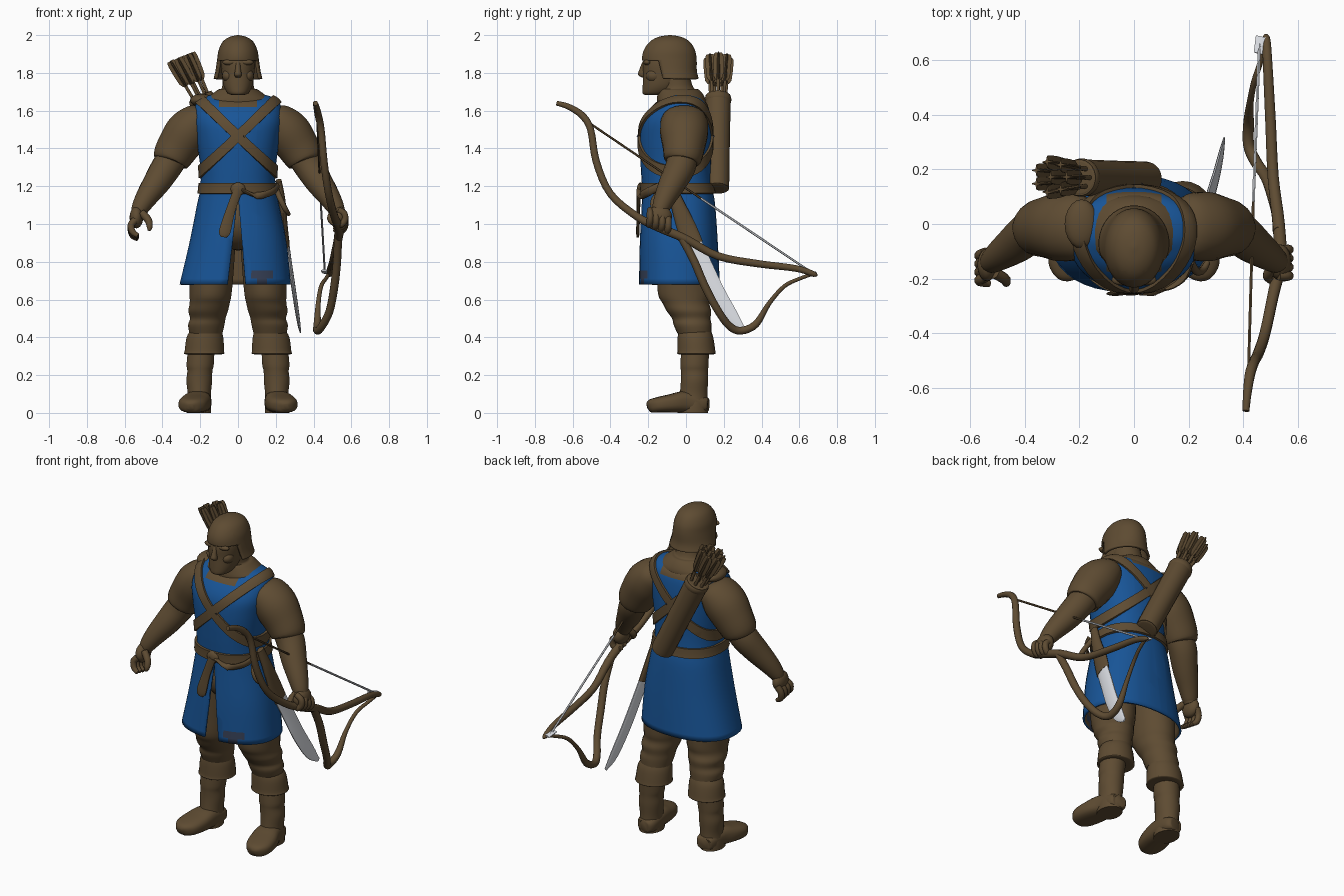
import bpy, bmesh, math
from mathutils import Vector

def material(name, rgb):
    m = bpy.data.materials.new(name)
    m.diffuse_color = (*rgb, 1)
    return m

BROWN = material("leather brown", (0.112, 0.071, 0.032))
BLUE = material("tunic blue", (0.009, 0.09, 0.31))
STEEL = material("steel", (0.70, 0.72, 0.76))
WORN = material("worn patch", (0.04, 0.055, 0.10))

def smooth_path(pts, steps):
    """Catmull-Rom through rows of (x, y, z, ra, rb)."""
    out, n = [], len(pts)
    for i in range(n - 1):
        p0, p1, p2, p3 = pts[max(i - 1, 0)], pts[i], pts[i + 1], pts[min(i + 2, n - 1)]
        for s in range(steps):
            t = s / steps
            out.append([0.5 * (2 * b + (c - a) * t + (2 * a - 5 * b + 4 * c - d) * t * t
                        + (3 * b - a - 3 * c + d) * t ** 3) for a, b, c, d in zip(p0, p1, p2, p3)])
    return out + [list(pts[-1])]

def sweep(pts, seg=16, steps=4, flat=False, power=2.0, cap_start=True):
    """Elliptic skin along a path; flat keeps the rings horizontal."""
    rows = smooth_path(pts, steps)
    cs = [Vector(r[:3]) for r in rows]
    bm = bmesh.new()
    rings = []
    for i, r in enumerate(rows):
        a, b = Vector((1, 0, 0)), Vector((0, 1, 0))
        if not flat:
            t = (cs[min(i + 1, len(cs) - 1)] - cs[max(i - 1, 0)]).normalized()
            a = (a - t * a.dot(t)).normalized()
            b = t.cross(a)
        ring = []
        for k in range(seg):
            c, s = math.cos(2 * math.pi * (k + .5) / seg), math.sin(2 * math.pi * (k + .5) / seg)
            c, s = (math.copysign(abs(v) ** (2 / power), v) for v in (c, s))
            ring.append(bm.verts.new(cs[i] + a * c * max(r[3], .001) + b * s * max(r[4], .001)))
        rings.append(ring)
    for r0, r1 in zip(rings, rings[1:]):
        for k in range(seg):
            bm.faces.new((r0[k], r0[(k + 1) % seg], r1[(k + 1) % seg], r1[k]))
    if cap_start:
        bm.faces.new(rings[0][::-1])
    bm.faces.new(rings[-1])
    bmesh.ops.recalc_face_normals(bm, faces=bm.faces)
    return bm

def finish(name, bm, *mats, thick=0):
    me = bpy.data.meshes.new(name)
    bm.to_mesh(me)
    bm.free()
    for m in mats:
        me.materials.append(m)
    for p in me.polygons:
        p.use_smooth = True
    me.set_sharp_from_angle(angle=math.radians(50))
    ob = bpy.data.objects.new(name, me)
    bpy.context.collection.objects.link(ob)
    if thick:
        mod = ob.modifiers.new("thickness", 'SOLIDIFY')
        mod.thickness, mod.offset, mod.material_offset = thick, -1, 1
    return ob

def tube(name, pts, mat=BROWN, **kw):
    return finish(name, sweep(pts, **kw), mat)

def round_tube(name, pts, mat=BROWN, **kw):
    return tube(name, [(*p, p[3]) for p in pts], mat, **kw)

def ball(name, loc, size, mat=BROWN):
    bm = bmesh.new()
    bmesh.ops.create_uvsphere(bm, u_segments=20, v_segments=12, radius=1)
    for v in bm.verts:
        v.co = Vector(loc) + Vector([c * s for c, s in zip(v.co, size)])
    return finish(name, bm, mat)

def cut(bm, co, no):
    bmesh.ops.bisect_plane(bm, geom=bm.verts[:] + bm.edges[:] + bm.faces[:],
                           plane_co=co, plane_no=no, dist=1e-5)

# Tunic with belt, crossed straps, front slit and worn patch cut in
bm = sweep([(-.015, -.035, .68, .295, .215), (0, -.038, .9, .258, .207), (0, -.04, 1.1, .218, .195),
            (0, -.046, 1.19, .2, .187), (0, -.053, 1.3, .2, .187), (0, -.055, 1.45, .222, .19),
            (0, -.05, 1.55, .237, .18), (0, -.03, 1.63, .225, .145), (0, -.02, 1.668, .19, .1),
            (0, -.03, 1.69, .12, .06)], seg=40, steps=5, flat=True, power=2.3, cap_start=False)
SL, Z0, HW = .95, 1.465, .026
L = math.hypot(SL, 1)
for s in (1, -1):
    n = Vector((s * SL, 0, 1)) / L
    for d in (HW, -HW):
        cut(bm, Vector((0, 0, Z0)) + n * d, n)
    cut(bm, (s * .1, 0, 0), (1, 0, 0))
for z in (1.16, 1.218, 1.62):
    cut(bm, (0, 0, z), (0, 0, 1))
APEX, LEFT, RIGHT = 1.15, -.055 / .47, .04 / .47
for k in (LEFT, RIGHT):
    cut(bm, (0, 0, APEX), (1, 0, k))
bands, slit = [], []
for f in bm.faces:
    c = f.calc_center_median()
    strap = any(abs(s * SL * c.x + c.z - Z0) / L < HW for s in (1, -1)) and c.z > 1.218
    if strap or 1.16 < c.z < 1.218:
        f.material_index = 1
        bands.append(f)
    elif c.z > 1.62 and abs(c.x) < .1:
        f.material_index = 1
    elif c.y < -.1 and math.hypot(c.x - .125, c.z - .73) < .045:
        f.material_index = 2
    if c.y < -.1 and c.z < APEX and LEFT * (APEX - c.z) < c.x < RIGHT * (APEX - c.z):
        slit.append(f)
bmesh.ops.inset_region(bm, faces=bands, thickness=.001, depth=.012, use_even_offset=True)
bmesh.ops.delete(bm, geom=slit, context='FACES')
finish("tunic", bm, BLUE, BROWN, WORN, thick=.012)
ball("hips", (0, -.035, 1.01), (.18, .172, .15))

# Belt knot and hanging end
ball("belt_knot", (.0, -.24, 1.185), (.04, .02, .035))
tube("belt_end", [(.0, -.25, 1.18, .025, .012), (-.04, -.252, 1.07, .026, .009),
                  (-.07, -.255, .96, .032, .009), (-.075, -.255, .93, .015, .006)], seg=10)
tube("belt_side_loop", [(.02, -.24, 1.18, .01, .022), (.1, -.24, 1.15, .01, .02), (.18, -.2, 1.17, .01, .022),
                        (.21, -.14, 1.2, .01, .02)], seg=10)

# Neck, collar and shoulder pad
tube("collar", [(0, -.025, 1.6, .19, .125), (0, -.025, 1.65, .18, .13), (0, -.03, 1.685, .142, .122),
                (0, -.04, 1.712, .105, .108), (0, -.05, 1.722, .085, .09), (0, -.07, 1.8, .08, .085)], seg=28, flat=True)
ball("shoulder_pad", (-.192, .0, 1.655), (.062, .09, .035))

# Head and face
tube("head", [(0, -.18, 1.683, .03, .035), (0, -.158, 1.692, .055, .072), (0, -.132, 1.73, .076, .098),
              (0, -.112, 1.79, .086, .115), (0, -.1, 1.86, .09, .128), (0, -.1, 1.93, .07, .1)],
     seg=24, flat=True, power=2.2)
tube("nose", [(0, -.218, 1.86, .012, .012), (0, -.228, 1.82, .015, .018), (0, -.234, 1.79, .02, .02),
              (0, -.22, 1.775, .012, .012)], seg=10, flat=True)
tube("mouth", [(-.035, -.2, 1.738, .01, .01), (0, -.22, 1.742, .01, .009), (.035, -.2, 1.738, .01, .01)], seg=8, flat=True)
for s in (1, -1):
    ball("eyebrow", (s * .042, -.205, 1.856), (.04, .02, .016))
    ball("cheek", (s * .05, -.17, 1.785), (.034, .042, .035))

# Helmet, open at the face
bm = sweep([(0, -.07, 1.77, .13, .138), (0, -.08, 1.81, .12, .138), (0, -.088, 1.87, .111, .145),
            (0, -.088, 1.92, .103, .136), (0, -.086, 1.965, .081, .106), (0, -.085, 1.99, .046, .062),
            (0, -.085, 2.0, .004, .006)], seg=36, flat=True, cap_start=False)
cut(bm, (0, 0, 1.866), (0, 0, 1))
cut(bm, (0, -.13, 1.8), (0, 1, .25))
gap = [f for f in bm.faces for c in [f.calc_center_median()]
       if c.z < 1.866 and c.y + .13 + .25 * (c.z - 1.8) < 0]
bmesh.ops.delete(bm, geom=gap, context='FACES')
finish("helmet", bm, BROWN, thick=.014)

for s in (1, -1):
    side = "left" if s > 0 else "right"
    def mir(pts):
        return [(s * p[0], *p[1:]) for p in pts]
    # Arms
    tube(side + "_sleeve", mir([(.17, -.01, 1.59, .05, .08), (.2, -.01, 1.56, .092, .118), (.262, -.01, 1.49, .12, .128),
         (.32, -.012, 1.405, .112, .112), (.355, -.018, 1.345, .1, .1), (.362, -.02, 1.33, .085, .085)]), seg=20)
    round_tube(side + "_forearm", mir([(.34, -.018, 1.36, .08), (.38, -.03, 1.3, .08), (.43, -.07, 1.22, .072),
               (.485, -.11, 1.14, .058), (.52, -.135, 1.08, .045), (.53, -.14, 1.05, .035)]), seg=18)
    # Legs
    tube(side + "_trouser", mir([(.1, -.03, 1.1, .09, .13), (.125, -.02, .95, .115, .14), (.14, -.012, .75, .118, .142),
         (.145, -.008, .63, .112, .14), (.15, .0, .58, .107, .124), (.158, .015, .54, .106, .118),
         (.16, .028, .5, .095, .102), (.168, .035, .465, .097, .1), (.17, .045, .42, .088, .09)]), seg=22, flat=True)
    tube(side + "_cuff", mir([(.17, .045, .44, .08, .085), (.175, .05, .4, .098, .094), (.178, .055, .33, .105, .1),
         (.18, .055, .312, .105, .1), (.185, .055, .31, .07, .07)]), seg=22, flat=True)
    tube(side + "_boot_shaft", mir([(.193, .05, .36, .07, .075), (.2, .045, .26, .073, .075), (.202, .045, .22, .067, .073),
         (.205, .045, .17, .069, .073), (.205, .04, .1, .062, .074), (.207, .035, .04, .065, .082),
         (.207, .035, .0, .066, .082)]), seg=20, flat=True)
    tube(side + "_foot", mir([(.2, .12, .042, .03, .03), (.2, .1, .044, .055, .042), (.21, .0, .058, .07, .057),
         (.228, -.08, .05, .08, .049), (.243, -.15, .042, .073, .041), (.25, -.19, .036, .045, .033),
         (.252, -.205, .032, .015, .015)]), seg=20, power=2.8)

# Open right hand with curled fingers
ball("right_palm", (-.538, -.15, 1.035), (.036, .06, .058))
for i in range(4):
    y, d = -.105 - .03 * i, .012 * i
    round_tube("right_finger", [(-.545, y, 1.02, .019), (-.566, y - .01, .98 + d * .4, .019),
               (-.558, y - .018, .94 + d * .5, .017), (-.53, y - .025, .92 + d * .5, .012)], seg=10)
round_tube("right_thumb", [(-.51, -.18, 1.06, .02), (-.475, -.2, 1.02, .02), (-.468, -.215, .985, .016),
           (-.472, -.22, .965, .008)], seg=10)

# Left fist on the bow
ball("left_fist", (.535, -.14, 1.04), (.042, .066, .058))
for i in range(4):
    y, z = -.19 + .032 * i, 1.035 - .012 * i
    round_tube("left_finger", [(.53, y, z + .04, .017), (.562, y, z + .02, .018), (.565, y, z - .015, .018),
               (.54, y - .005, z - .04, .017), (.508, y - .005, z - .025, .013)], seg=10)
round_tube("left_thumb", [(.51, -.16, 1.07, .02), (.49, -.19, 1.03, .019), (.51, -.21, 1.0, .014)], seg=10)

# Bow: main stave, lower looping limb, string, pale tip
round_tube("bow_stave", [(.41, -.685, 1.64, .013), (.415, -.62, 1.62, .016), (.425, -.55, 1.575, .019),
           (.44, -.505, 1.5, .019), (.455, -.475, 1.33, .02), (.48, -.4, 1.16, .02), (.51, -.26, 1.04, .021),
           (.535, -.14, .98, .024), (.53, .0, .92, .023), (.51, .17, .83, .021), (.5, .38, .79, .02),
           (.49, .58, .765, .018), (.485, .675, .735, .015), (.48, .685, .725, .008)], seg=12)
round_tube("bow_lower_limb", [(.53, -.03, .94, .022), (.525, .04, .81, .022), (.51, .1, .67, .022),
           (.485, .17, .54, .021), (.445, .23, .46, .021), (.42, .29, .435, .021), (.42, .37, .47, .02),
           (.425, .44, .58, .013), (.44, .52, .67, .011), (.465, .6, .71, .01), (.48, .67, .735, .01)], seg=12)
round_tube("upper_bowstring", [(.42, -.52, 1.54, .006), (.437, .08, 1.135, .006)], seg=6)
round_tube("lower_bowstring", [(.437, .08, 1.135, .006), (.46, .67, .74, .006)], STEEL, seg=6)
tube("bow_tip_plate", [(.455, .625, .755, .018, .005), (.47, .685, .742, .026, .006)], STEEL, seg=8)

# Sword at the left hip
tube("sword_blade", [(.25, .0, .98, .011, .045), (.272, .08, .81, .011, .047), (.297, .16, .64, .011, .047),
                     (.318, .245, .5, .009, .04), (.33, .31, .43, .004, .012)], STEEL, seg=12)
tube("sword_sheath", [(.215, -.09, 1.23, .016, .025), (.232, -.05, 1.12, .02, .035), (.245, .0, .99, .018, .05),
                      (.258, .04, .89, .016, .052)], seg=14)
round_tube("sword_guard", [(.2, -.12, 1.19, .015), (.225, -.17, 1.13, .015), (.25, -.17, 1.08, .014),
                           (.27, -.14, 1.05, .01)], seg=10)

# Quiver on the back
QB, QT = Vector((.045, .165, 1.19)), Vector((-.2, .17, 1.675))
def along(t):
    return tuple(QB.lerp(QT, t))
round_tube("quiver", [(*along(-.01), .045), (*along(0), .06), (*along(.05), .064), (*along(.5), .065),
                      (*along(.95), .067), (*along(1), .064), (*along(1.005), .05)], seg=24)
round_tube("quiver_rim", [(*along(.93), .066), (*along(.95), .07), (*along(.98), .07), (*along(1), .065)], seg=24, steps=2)

# Arrows with crossed feathers
for i in range(8):
    a = 2 * math.pi * i / 7
    off = Vector((math.cos(a), math.sin(a), .4 * math.cos(a))) * (0 if i == 7 else 1)
    def on(t):
        return tuple(QB.lerp(QT, t) + off * (.036 + .05 * max(0, t - 1)))
    round_tube("arrow_shaft", [(*on(.9), .009), (*on(1.4), .009)], seg=8, steps=1)
    for wide, thin in ((.028, .006), (.006, .028)):
        tube("arrow_feather", [(*on(1.14), .006, .006), (*on(1.19), wide, thin), (*on(1.39), wide, thin),
                               (*on(1.43), wide * .7, thin * .7)], seg=8, steps=2)
